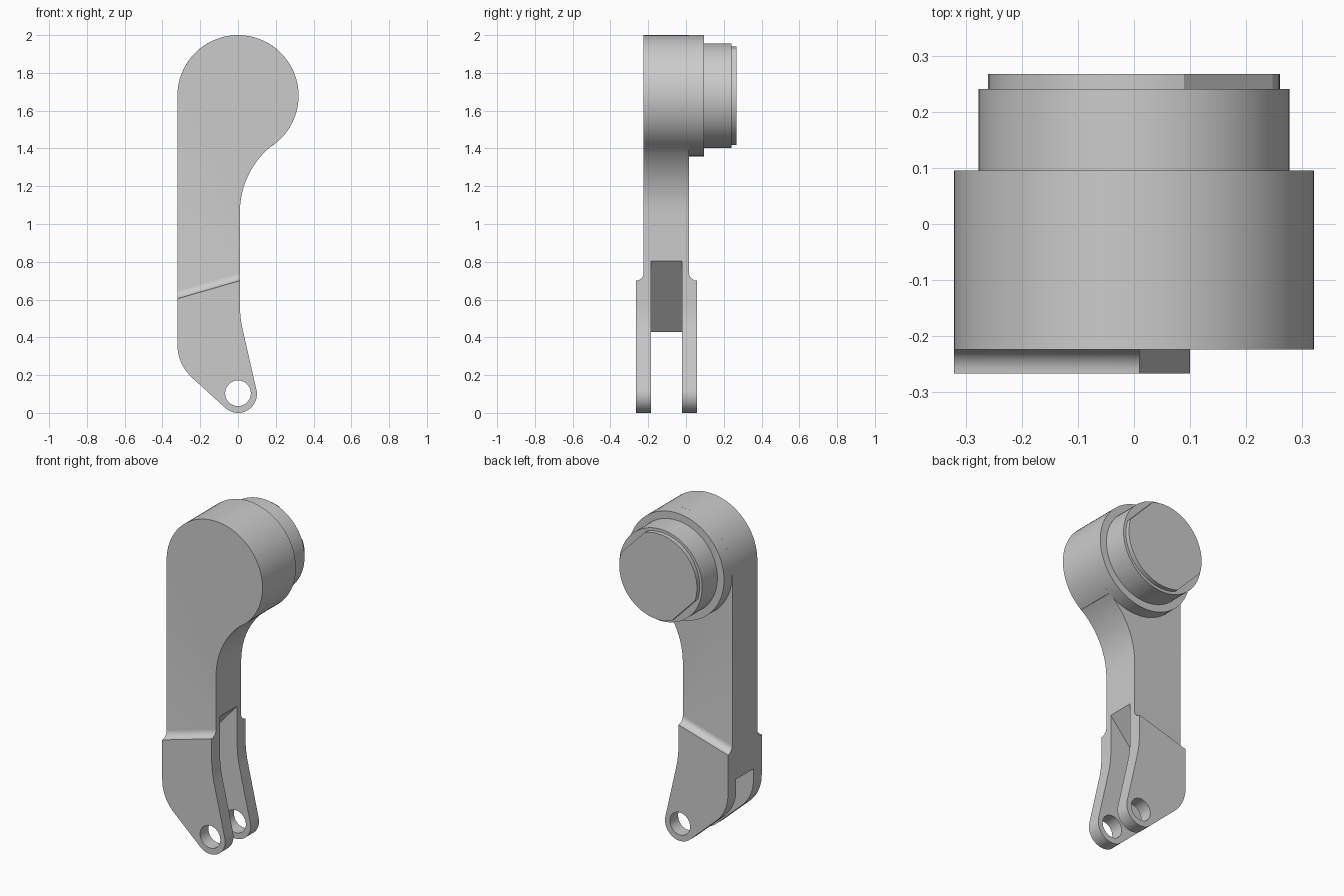
import bpy, bmesh
from math import radians, sin, cos
from mathutils import Vector

cube = bpy.data.objects.get("Cube")
if cube:
    bpy.data.objects.remove(cube)

metal = bpy.data.materials.new("light grey metal")
metal.use_nodes = True
GREY = (0.6, 0.6, 0.6, 1)
metal.diffuse_color = GREY
metal.node_tree.nodes["Principled BSDF"].inputs["Base Color"].default_value = GREY

MID = -0.104          # middle plane of arm and fork
ARM, FORK, SLOT = 0.12, 0.162, 0.082   # half thicknesses
HEAD_Z, EYE_Z = 1.679, 0.1


def arc(cx, cy, r, start, end, steps):
    angles = [radians(start + (end - start) * i / steps) for i in range(steps + 1)]
    return [(cx + r * cos(a), cy + r * sin(a)) for a in angles]


def prism(name, points, sweep):
    """Extrude a flat polygon along a vector."""
    bm = bmesh.new()
    face = bm.faces.new([bm.verts.new(p) for p in points])
    ext = bmesh.ops.extrude_face_region(bm, geom=[face])
    moved = [v for v in ext["geom"] if isinstance(v, bmesh.types.BMVert)]
    bmesh.ops.translate(bm, verts=moved, vec=Vector(sweep))
    bmesh.ops.remove_doubles(bm, verts=bm.verts, dist=1e-5)
    bmesh.ops.recalc_face_normals(bm, faces=bm.faces)
    mesh = bpy.data.meshes.new(name)
    bm.to_mesh(mesh)
    bm.free()
    mesh.materials.append(metal)
    obj = bpy.data.objects.new(name, mesh)
    bpy.context.collection.objects.link(obj)
    return obj


def plate(name, outline, y0, y1):
    return prism(name, [(x, y0, z) for x, z in outline], (0, y1 - y0, 0))


def activate(obj):
    bpy.ops.object.select_all(action="DESELECT")
    obj.select_set(True)
    bpy.context.view_layer.objects.active = obj


def cut(obj, cutter):
    cutter.hide_render = True
    mod = obj.modifiers.new("cut", "BOOLEAN")
    mod.operation, mod.solver, mod.object = "DIFFERENCE", "EXACT", cutter
    activate(obj)
    bpy.ops.object.modifier_apply(modifier=mod.name)
    bpy.data.objects.remove(cutter)


# Lever arm silhouette: head, heel, eye, inner bend, neck
outline = (arc(0, HEAD_Z, 0.321, -53.3, 180, 48)
           + arc(-0.084, 0.362, 0.237, 180, 228.5, 10)
           + arc(0, EYE_Z, 0.1, 228.5, 372.8, 24)
           + arc(0.61, 0.574, 0.6, 192.8, 180, 6)
           + arc(0.46, 1.063, 0.45, 180, 127, 12))
arm = plate("lever_arm", outline, MID - FORK, MID + FORK)

# Thin the upper arm on both sides, leaving slanted filleted shoulders
fillet = FORK - ARM
slope = 0.288
for side in (-1, 1):
    profile = arc(-FORK, fillet, fillet, 270, 360, 8) + [(-ARM, 3), (-0.4, 3), (-0.4, 0)]
    points = [(-0.6, MID - side * y, z + 0.7 - 0.61 * slope) for y, z in profile]
    cut(arm, prism("shoulder_cutter", points, (1.2, 0, 1.2 * slope)))

# Fork slot with sloping end, and the pin hole
slot = [(-0.5, -0.2), (0.5, -0.2), (0.5, 1.362), (-0.5, 0.225)]
cut(arm, plate("slot_cutter", slot, MID - SLOT, MID + SLOT))
cut(arm, plate("pin_hole_cutter", arc(0, EYE_Z + 0.004, 0.068, 0, 360, 40), -0.5, 0.5))

# Stepped boss behind the head
head = plate("head_boss", arc(0, HEAD_Z, 0.321, 0, 360, 72), MID + ARM, 0.095)
collar = plate("collar", arc(0, HEAD_Z, 0.277, 0, 360, 72), 0.095, 0.241)

# End cap with two opposite flats
cap_outline = arc(0, HEAD_Z, 0.26, 70, 198, 26) + arc(0, HEAD_Z, 0.26, 250, 378, 26)
cap = plate("end_cap", cap_outline, 0.241, 0.267)

for obj in (arm, head, collar, cap):
    activate(obj)
    bpy.ops.object.shade_smooth_by_angle(angle=radians(20))
